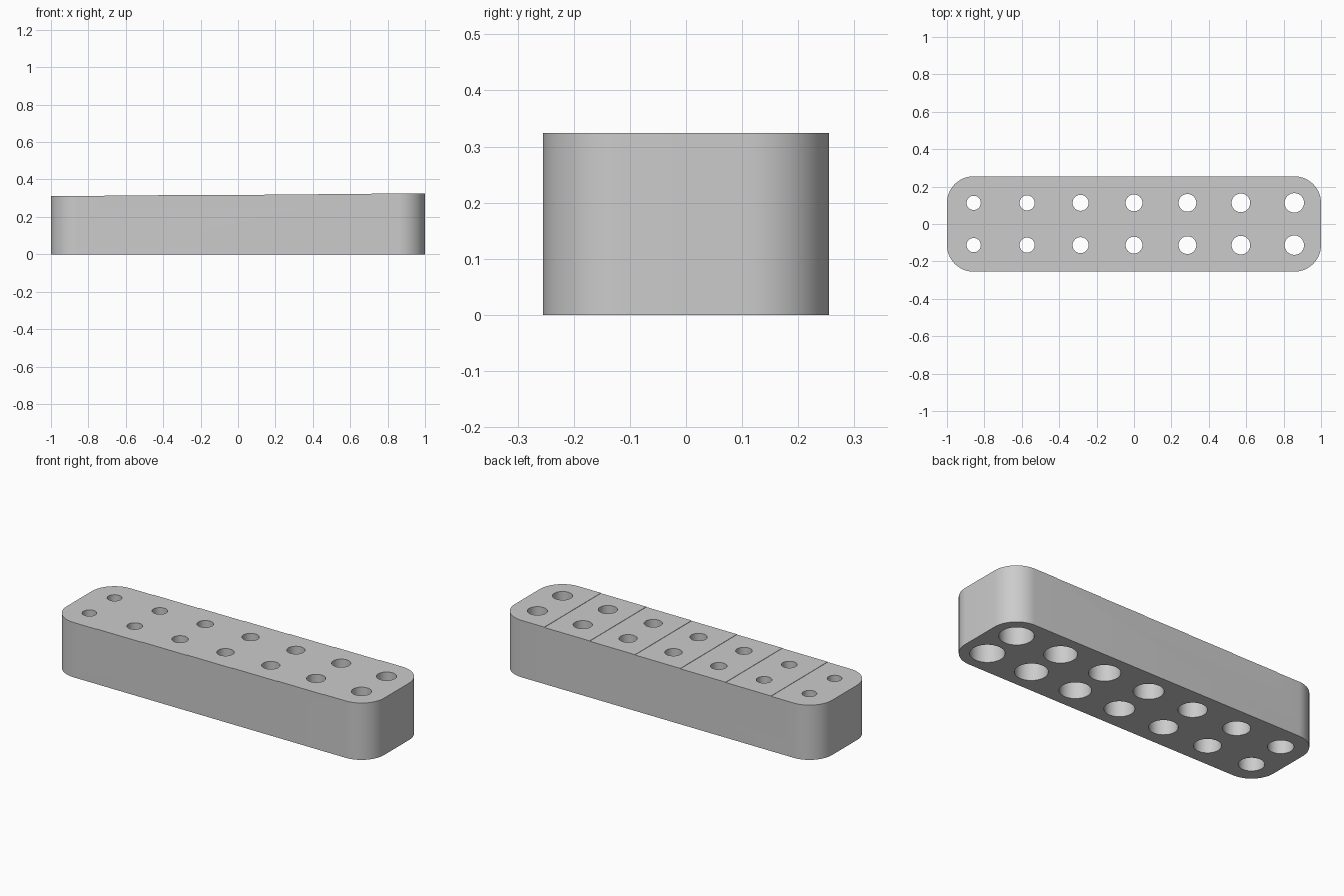
import bpy, bmesh
from math import cos, sin, pi

if "Cube" in bpy.data.objects:
    bpy.data.objects.remove(bpy.data.objects["Cube"])

COUNT = 7
PITCH = 2 / COUNT
HALF_Y, CORNER = 0.255, 0.143
LOW, RISE = 0.312, 0.002
TOP = LOW + RISE * (COUNT - 1)
BORE_DEPTH = 0.2

grey = bpy.data.materials.new("plain grey")
grey.use_nodes = True
colour = (0.6, 0.6, 0.6, 1)
grey.diffuse_color = colour
grey.node_tree.nodes["Principled BSDF"].inputs["Base Color"].default_value = colour


def loft(bm, rings):
    """Skin a closed solid through equal-length rings of points."""
    loops = [[bm.verts.new(p) for p in ring] for ring in rings]
    for a, b in zip(loops, loops[1:]):
        for i in range(len(a)):
            j = (i + 1) % len(a)
            bm.faces.new((a[i], a[j], b[j], b[i]))
    bm.faces.new(loops[0][::-1])
    bm.faces.new(loops[-1])


def make_object(name, bm):
    bmesh.ops.recalc_face_normals(bm, faces=bm.faces)
    mesh = bpy.data.meshes.new(name)
    bm.to_mesh(mesh)
    bm.free()
    mesh.materials.append(grey)
    obj = bpy.data.objects.new(name, mesh)
    bpy.context.collection.objects.link(obj)
    return obj


def circle(x, y, z, r, n=48):
    return [(x + r * cos(2 * pi * i / n), y + r * sin(2 * pi * i / n), z) for i in range(n)]


# Rounded block
outline = []
for quarter, (sx, sy) in enumerate([(1, 1), (-1, 1), (-1, -1), (1, -1)]):
    for i in range(17):
        a = (quarter + i / 16) * pi / 2
        outline.append((sx * (1 - CORNER) + CORNER * cos(a),
                        sy * (HALF_Y - CORNER) + CORNER * sin(a)))
bm = bmesh.new()
loft(bm, [[(x, y, z) for x, y in outline] for z in (0, TOP)])
block = make_object("stepped_block", bm)

# Staircase cutter that lowers the top one step per column
stairs = [(-1.1, 0.5), (-1.1, LOW)]
for k in range(1, COUNT):
    x = -1 + k * PITCH
    stairs += [(x, LOW + RISE * (k - 1)), (x, LOW + RISE * k if k < COUNT - 1 else 0.5)]
bm = bmesh.new()
loft(bm, [[(x, y, z) for x, z in stairs] for y in (-0.4, 0.4)])
stair_cutter = make_object("stair_cutter", bm)

# Hole cutters: wide bore below, narrower hole through the top
bm = bmesh.new()
for k in range(COUNT):
    t = k / (COUNT - 1)
    x = -1 + (k + 0.5) * PITCH
    small, wide = 0.038 + 0.014 * t, 0.066 + 0.022 * t
    for y in (-0.113, 0.113):
        loft(bm, [circle(x, y, z, r) for z, r in
                  ((-0.1, wide), (BORE_DEPTH, wide), (BORE_DEPTH, small), (0.5, small))])
hole_cutter = make_object("hole_cutter", bm)

# Cut the block, then drop the cutters
bpy.ops.object.select_all(action="DESELECT")
bpy.context.view_layer.objects.active = block
block.select_set(True)
for cutter in (stair_cutter, hole_cutter):
    cutter.hide_render = True
    mod = block.modifiers.new(cutter.name, "BOOLEAN")
    mod.operation = "DIFFERENCE"
    mod.solver = "EXACT"
    mod.object = cutter
    bpy.ops.object.modifier_apply(modifier=mod.name)
    bpy.data.objects.remove(cutter)
bpy.ops.object.shade_smooth_by_angle()
